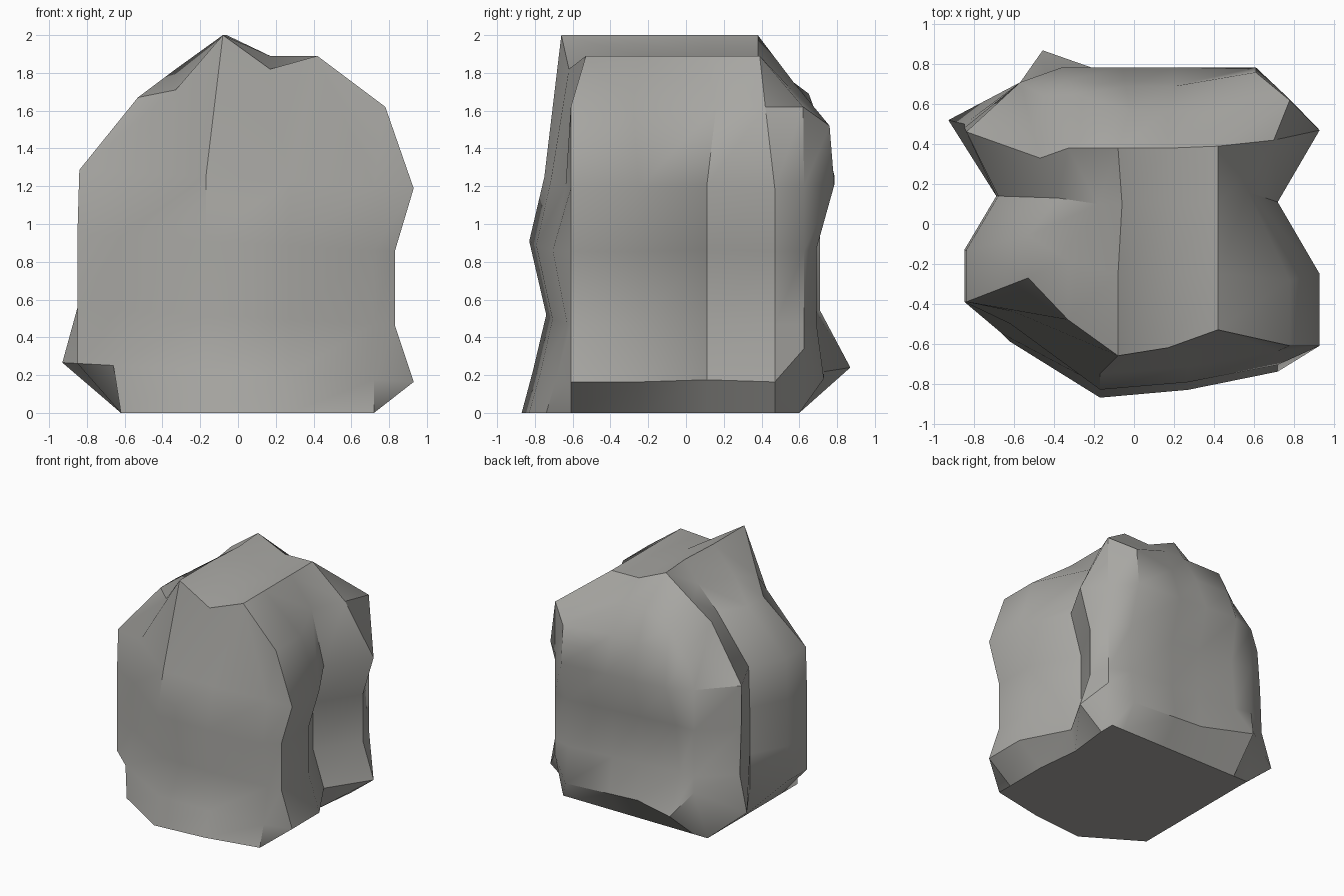
import bpy, bmesh

if "Cube" in bpy.data.objects:
    bpy.data.objects.remove(bpy.data.objects["Cube"])

# Height, left, right, front and back reach of each level
LEVELS = [(0, .62, .72, .87, .60), (.215, .85, .93, .81, .73), (.51, .85, .83, .74, .69),
          (.90, .85, .83, .83, .69), (1.24, .84, .93, .75, .785)]


def ring_points(k):
    """One loop around the boulder: front, right, back, left."""
    z, L, R, F, B = LEVELS[k]
    base, low = k == 0, k == 1
    in_r, in_l = (.04, 0) if base else (.21, .16)      # side grooves
    up = .13 * k / 4
    front_left = [(-.62, -.59), (-.66, -.55), (-.63, -.49), (-.62, -.50), (-.60, -.44)][k]
    pts = [(-L, -.39), front_left, (-.17, -F), (.27, -.955 * F), (.72, -.85 * F),
           (R, -.61), (R, -.25), (R - in_r, .11), (R, .47),
           (.72, .60) if base else (.78, .625),
           (.61, B), (.20, B), (-.06, B), (-.49 + up, .87 if low else B),
           (-.62, .60) if base else (-.57, .71),
           (-.93 if low else -L, .54 - .6 * up), (-L + in_l, .14), (-L, -.13)]
    out = []
    for i, (x, y) in enumerate(pts):
        h = 0 if base else z - .055 * x
        if low and i in (9, 14):                        # raised back corners
            h = .34 if i == 9 else .41
        out.append((x, y, h))
    return out


# Shoulder rim where the sides meet the crown
RIM = [(-.53, -.27, 1.67), (-.33, -.48, 1.71), (-.08, -.66, 2.0), (.17, -.62, 1.82), (.42, -.53, 1.89),
       (.78, -.61, 1.62), (.78, -.28, 1.62), (.57, .16, 1.62), (.70, .42, 1.62),
       (.78, .62, 1.62), (.61, .76, 1.52), (.20, .69, 1.52), (-.04, .69, 1.52), (-.33, .72, 1.50),
       (-.45, .64, 1.49), (-.47, .33, 1.67), (-.38, .13, 1.66), (-.53, -.06, 1.67)]

# Crown rows, front to back: a ridge with a valley on its left
CROWN = [[(-.33, -.18, 1.82), (-.08, -.25, 2.0), (.17, -.25, 1.89), (.42, -.25, 1.89)],
         [(-.18, .10, 1.83), (-.06, .10, 2.0), (.17, .10, 1.89), (.42, .10, 1.89)],
         [(-.33, .38, 1.82), (-.08, .38, 2.0), (.17, .38, 1.89), (.42, .39, 1.89)],
         [(-.30, .65, 1.69), (-.02, .57, 1.75), (.17, .57, 1.75), (.36, .56, 1.71)]]

bm = bmesh.new()
n = len(RIM)

# Side rings
rings = [[bm.verts.new(p) for p in ring_points(k)] for k in range(len(LEVELS))]
rim = [bm.verts.new(p) for p in RIM]
rings.append(rim)
for a, b in zip(rings, rings[1:]):
    for i in range(n):
        j = (i + 1) % n
        bm.faces.new((a[i], a[j], b[j], b[i]))
bm.faces.new(rings[0][::-1])

# Crown surface
c = [[bm.verts.new(p) for p in row] for row in CROWN]
rows = [rim[1:5]] + c + [rim[13:9:-1]]
for a, b in zip(rows, rows[1:]):
    for i in range(3):
        bm.faces.new((a[i], a[i + 1], b[i + 1], b[i]))

# Strips joining crown and rim on the left and right
left = [rim[0], rim[17], rim[16], rim[15], rim[14]]
right = rim[5:10]
for i in range(4):
    bm.faces.new((left[i], rows[i][0], rows[i + 1][0], left[i + 1]))
    bm.faces.new((rows[i][3], right[i], right[i + 1], rows[i + 1][3]))
bm.faces.new((rows[4][3], rim[9], rim[10]))
bm.faces.new((rows[4][0], rim[13], rim[14]))

bmesh.ops.recalc_face_normals(bm, faces=bm.faces[:])
mesh = bpy.data.meshes.new("boulder")
bm.to_mesh(mesh)
bm.free()

# Stone colour and shading
stone = bpy.data.materials.new("grey stone")
stone.diffuse_color = (.39, .385, .365, 1)
stone.use_nodes = True
stone.node_tree.nodes["Principled BSDF"].inputs["Base Color"].default_value = stone.diffuse_color
mesh.materials.append(stone)
rock = bpy.data.objects.new("boulder", mesh)
bpy.context.collection.objects.link(rock)
bpy.context.view_layer.objects.active = rock
rock.select_set(True)
bpy.ops.object.shade_smooth_by_angle(angle=.65)
